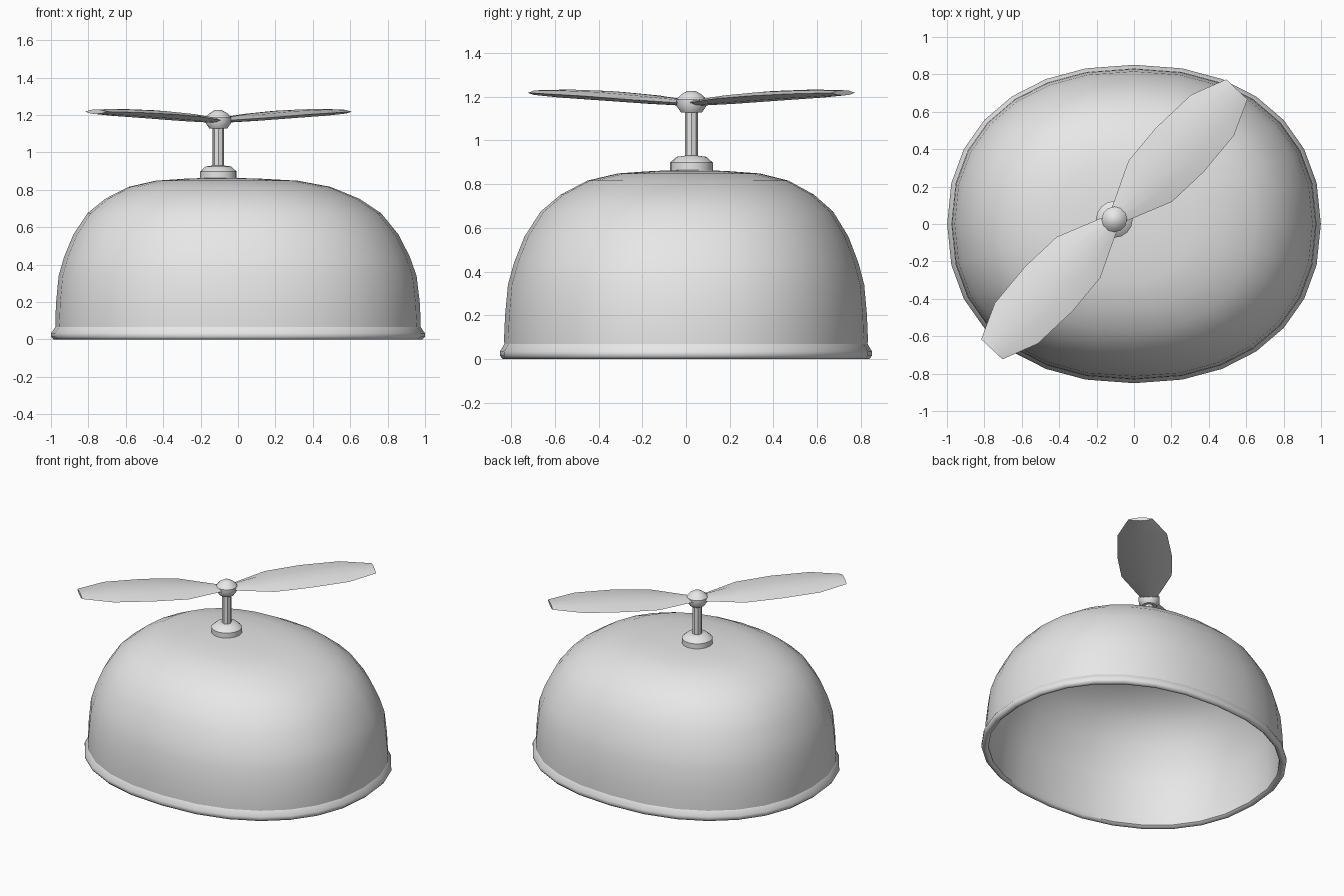
import bpy, bmesh, math
from mathutils import Vector, Matrix

if "Cube" in bpy.data.objects:
    bpy.data.objects.remove(bpy.data.objects["Cube"])

grey = bpy.data.materials.new("light grey")
grey.diffuse_color = (0.8, 0.8, 0.8, 1)
grey.use_nodes = True
grey.node_tree.nodes["Principled BSDF"].inputs["Base Color"].default_value = grey.diffuse_color
SEG = 28


def finish(name, bm, angle=35):
    bmesh.ops.recalc_face_normals(bm, faces=bm.faces)
    me = bpy.data.meshes.new(name)
    bm.to_mesh(me)
    bm.free()
    ob = bpy.data.objects.new(name, me)
    bpy.context.collection.objects.link(ob)
    me.materials.append(grey)
    bpy.ops.object.select_all(action='DESELECT')
    ob.select_set(True)
    bpy.context.view_layer.objects.active = ob
    bpy.ops.object.shade_smooth_by_angle(angle=math.radians(angle))
    return ob


def loft(bm, rings, closed=False, caps=False):
    loops = [[bm.verts.new(p) for p in r] for r in rings]
    pairs = list(zip(loops, loops[1:])) + ([(loops[-1], loops[0])] if closed else [])
    for a, b in pairs:
        n = len(a)
        for i in range(n):
            j = (i + 1) % n
            bm.faces.new((a[i], a[j], b[j], b[i]))
    if caps:
        bm.faces.new(loops[0])
        bm.faces.new(loops[-1])


def power(v, e=2.22):
    return math.copysign(abs(v) ** (2 / e), v) if abs(v) > 1e-6 else 0.0


def oval(r, z, cx=0.0, cy=0.0):
    angles = [2 * math.pi * i / SEG for i in range(SEG)]
    return [(cx + r * power(math.cos(a)), cy + 0.852 * r * power(math.sin(a)), z) for a in angles]


# cap dome: thin hollow shell, crown leaning slightly to the left
outer = [(0.975, 0.03), (0.977, 0.1), (0.972, 0.2), (0.957, 0.34), (0.925, 0.44),
         (0.87, 0.56), (0.785, 0.675), (0.68, 0.752), (0.54, 0.816), (0.38, 0.849),
         (0.2, 0.86), (0.04, 0.865)]
inner = [(r * 0.98, z * 0.98) for r, z in reversed(outer)]


def shell_rings(profile):
    return [oval(r, z, -0.1 * max(0, 1 - r / 0.977), 0.02 * max(0, 1 - r / 0.977))
            for r, z in profile]


bm = bmesh.new()
loft(bm, shell_rings(outer))
loft(bm, shell_rings(inner))
holes = [e for e in bm.edges if e.is_boundary and e.verts[0].co.z > 0.5]
bmesh.ops.holes_fill(bm, edges=holes, sides=SEG)
bmesh.ops.bridge_loops(bm, edges=[e for e in bm.edges if e.is_boundary])
finish("cap_dome", bm, 60)

# flared rim
bm = bmesh.new()
rim = [(0.953, 0.012), (0.968, 0.0), (0.985, 0.0), (0.999, 0.014), (0.999, 0.034),
       (0.976, 0.068), (0.956, 0.06)]
loft(bm, [oval(r, z) for r, z in rim], closed=True)
finish("cap_rim", bm, 50)

# propeller mount, post and hub as turned parts
AX, AY = -0.105, 0.025


def turned(name, profile, sides):
    bm = bmesh.new()
    loft(bm, [[(AX + r * math.cos(2 * math.pi * i / sides),
                AY + r * math.sin(2 * math.pi * i / sides), z) for i in range(sides)]
              for r, z in profile], caps=True)
    finish(name, bm, 35)


turned("mount_base", [(0.098, 0.845), (0.098, 0.898), (0.068, 0.925), (0.03, 0.93)], 16)
turned("post", [(0.03, 0.9), (0.03, 1.15)], 8)
turned("hub", [(0.048, 1.128), (0.068, 1.157), (0.068, 1.187), (0.05, 1.208), (0.02, 1.226)], 12)

# two lens-section blades: distance from hub, half width, half thickness, height
stations = [(0.03, 0.05, 0.014, 1.172), (0.28, 0.16, 0.021, 1.189), (0.51, 0.174, 0.023, 1.203),
            (0.765, 0.158, 0.02, 1.213), (0.955, 0.078, 0.012, 1.218)]
section = [(-1, 0), (-0.5, -0.8), (0, -1), (0.5, -0.8), (1, 0), (0.5, 0.8), (0, 1), (-0.5, 0.8)]
for k, name in enumerate(("blade_right", "blade_left")):
    bm = bmesh.new()
    M = Matrix.Translation((AX, AY, 0)) @ Matrix.Rotation(math.radians(46.7 + 180 * k), 4, 'Z')
    loft(bm, [[M @ Vector((d, w * u, z + t * v)) for u, v in section]
              for d, w, t, z in stations], caps=True)
    finish(name, bm, 50)
